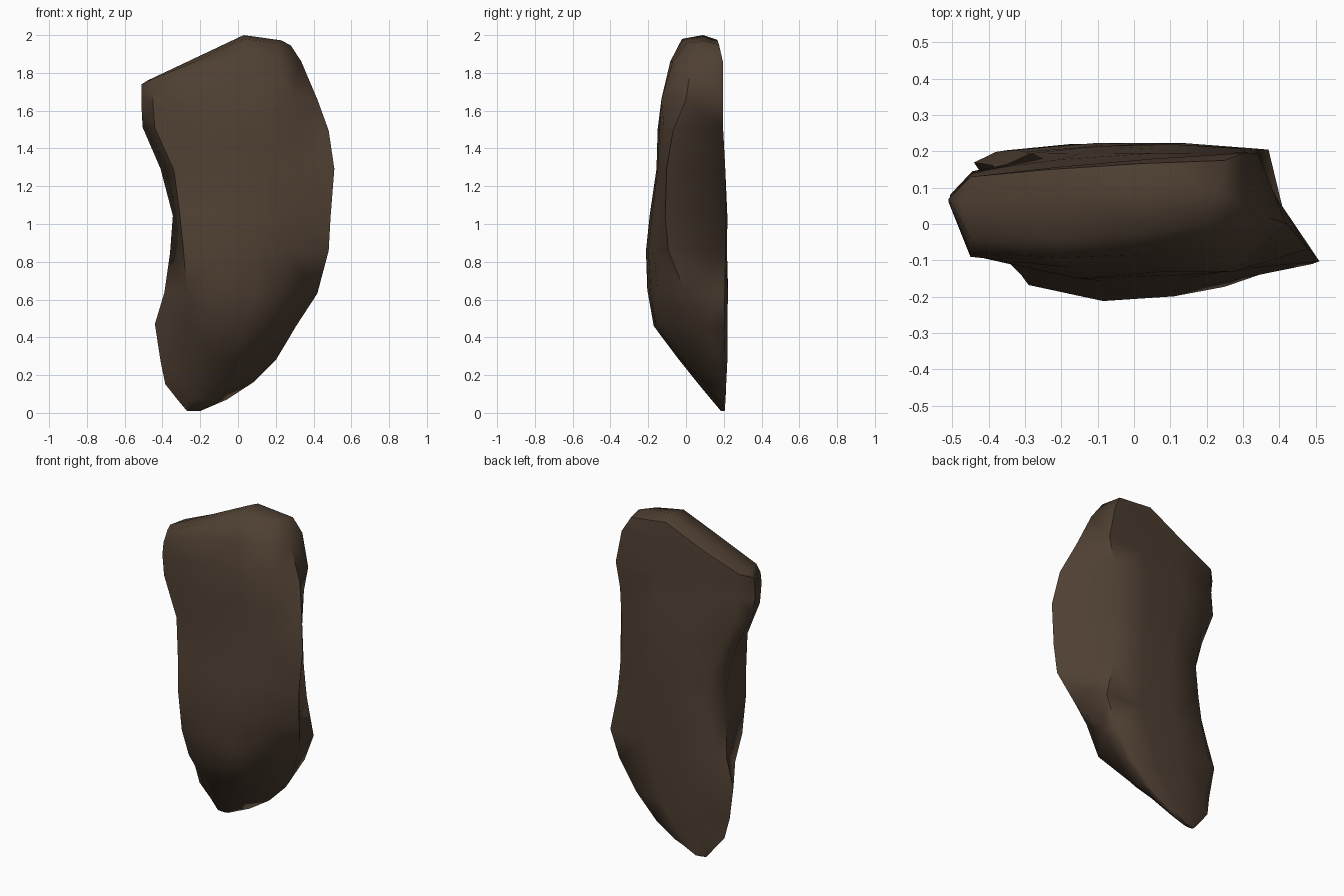
import bpy, bmesh, math, random

if "Cube" in bpy.data.objects:
    bpy.data.objects.remove(bpy.data.objects["Cube"])

random.seed(4)

# Level sections of the slab: z, left x y, front-left x y, front-right x y, right x y, back-right x
sections = [
    (0.01, -.27, .19, -.25, .185, -.22, .185, -.20, .19, -.21),
    (0.07, -.32, .19, -.27, .15, -.14, .15, -.06, .20, -.08),
    (0.16, -.385, .18, -.27, .085, -.06, .09, .08, .19, .06),
    (0.28, -.41, .16, -.25, .00, .04, .01, .20, .18, .19),
    (0.47, -.44, .17, -.25, -.12, .15, -.13, .31, .10, .31),
    (0.64, -.39, .16, -.27, -.16, .22, -.15, .42, .00, .37),
    (0.86, -.36, .13, -.29, -.17, .25, -.17, .48, -.09, .32),
    (1.05, -.345, .10, -.31, -.14, .28, -.15, .49, -.11, .30),
    (1.30, -.41, .10, -.34, -.11, .32, -.12, .51, -.10, .29),
    (1.50, -.505, .08, -.44, -.09, .32, -.12, .48, -.07, .31),
    (1.66, -.51, .06, -.45, -.09, .28, -.13, .42, 0.0, .34),
    (1.86, -.51, .06, -.45, -.08, .22, -.07, .335, .03, .30),
    (2.00, -.51, .07, -.45, -.04, .20, 0.0, .28, .06, .25),
]


def top_height(x):
    """Sloping ridge line seen from the front."""
    if x < 0.03:
        return 1.745 + (x + .51) / .54 * .255
    return 2.0 - (x - .03) * .14


def mix(a, b, t):
    return a + (b - a) * t


def ring(row):
    z, lx, ly, flx, fly, frx, fry, rx, ry, brx = row
    top = z == 2.0
    bulge = .012 if z < .2 or z > 1.6 else .035
    if z < .05:
        bulge = 0
    back_r = .175 if top else (.195 if z > 1.4 else .205)
    back_l = mix(.20, .13, min(1, max(0, (z - 1.0) / .6)))
    blx = lx + (.03 if z < .1 else .06)
    pts = [(lx, ly), (flx, fly)]
    pts += [(mix(flx, frx, t), mix(fly, fry, t) - b * bulge)
            for t, b in ((.38, 1.3), (.74, .9))]
    pts += [(frx, fry), (rx, ry), (brx, back_r)]
    pts += [(mix(brx, blx, t), mix(back_r, back_l, t) + bulge * .5) for t in (.33, .68)]
    pts += [(blx, back_l)]
    out = []
    for x, y in pts:
        h = z
        if z > 1.6:                            # upper rings follow the ridge line
            drop = .02 if x > -.3 else .005
            h = min(z, top_height(x) - (drop if top else .07 if z > 1.7 else .14))
        elif z > .1:                           # uneven chipped surface
            h += random.uniform(-.015, .015)
            y += random.uniform(-.004, .004)
        out.append((x, y, h))
    return out


# Loft the rock slab
bm = bmesh.new()
rings = [[bm.verts.new(p) for p in ring(r)] for r in sections]
n = len(rings[0])
for a, b in zip(rings, rings[1:]):
    for i in range(n):
        j = (i + 1) % n
        bm.faces.new((a[i], a[j], b[j], b[i]))
bm.faces.new(rings[0][::-1])

# Rounded ridge along the top: pair front and back points around a centre line
last = rings[-1]
ridge = []
for x, y in ((-.48, .06), (-.18, .08), (.03, .09), (.23, .09)):
    ridge.append(bm.verts.new((x, y, top_height(x))))
bm.faces.new((last[0], last[1], ridge[0]))
bm.faces.new((last[9], last[0], ridge[0]))
for i in range(3):
    bm.faces.new((last[i + 1], last[i + 2], ridge[i + 1], ridge[i]))
    bm.faces.new((last[9 - i], ridge[i], ridge[i + 1], last[8 - i]))
bm.faces.new((last[4], last[5], ridge[3]))
bm.faces.new((last[5], last[6], ridge[3]))

bmesh.ops.triangulate(bm, faces=bm.faces[:])
bmesh.ops.recalc_face_normals(bm, faces=bm.faces[:])
mesh = bpy.data.meshes.new("rock_slab")
bm.to_mesh(mesh)
bm.free()

rock = bpy.data.objects.new("rock_slab", mesh)
bpy.context.collection.objects.link(rock)

# Dark brown stone
stone = bpy.data.materials.new("dark brown stone")
stone.diffuse_color = (.077, .050, .032, 1)
stone.use_nodes = True
stone.node_tree.nodes["Principled BSDF"].inputs["Base Color"].default_value = stone.diffuse_color
mesh.materials.append(stone)

bpy.context.view_layer.objects.active = rock
rock.select_set(True)
bpy.ops.object.shade_smooth_by_angle(angle=math.radians(60))
